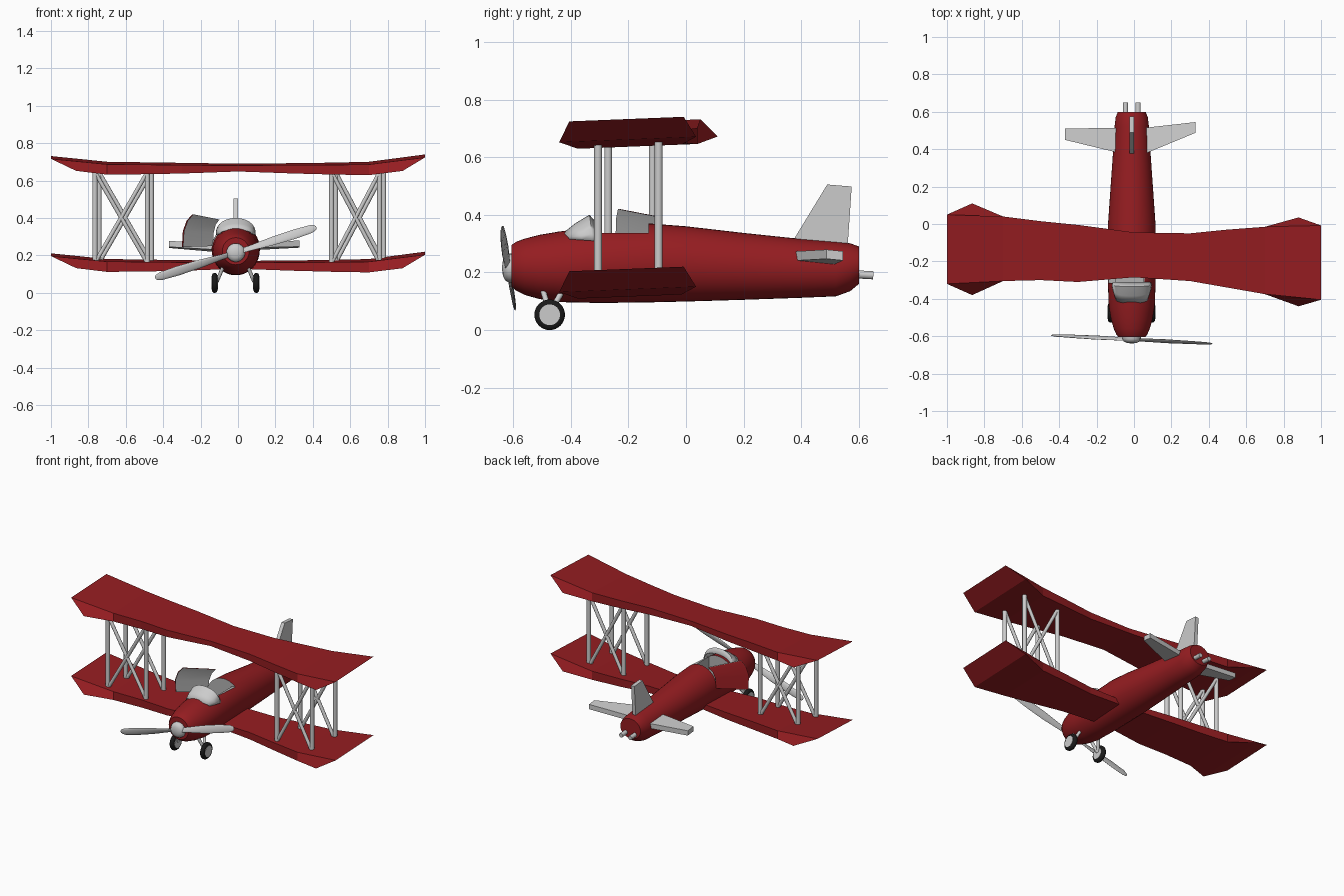
import bpy, bmesh, math
from mathutils import Vector

if "Cube" in bpy.data.objects:
    bpy.data.objects.remove(bpy.data.objects["Cube"])


def material(name, col):
    m = bpy.data.materials.new(name)
    m.diffuse_color = (*col, 1)
    m.use_nodes = True
    m.node_tree.nodes["Principled BSDF"].inputs["Base Color"].default_value = m.diffuse_color
    return m


RED = material("red_paint", (0.30, 0.012, 0.015))
BLACK = material("tyre_rubber", (0.01, 0.01, 0.01))
GREY = material("grey_inside", (0.45, 0.45, 0.45))
CX = -0.012  # centre line of the body


def make(name, verts, faces, mats=(), smooth=None):
    me = bpy.data.meshes.new(name)
    me.from_pydata([tuple(v) for v in verts], [], faces)
    bm = bmesh.new()
    bm.from_mesh(me)
    bmesh.ops.recalc_face_normals(bm, faces=bm.faces)
    bm.to_mesh(me)
    bm.free()
    ob = bpy.data.objects.new(name, me)
    bpy.context.collection.objects.link(ob)
    for m in mats:
        me.materials.append(m)
    if smooth:
        bpy.ops.object.select_all(action='DESELECT')
        ob.select_set(True)
        bpy.context.view_layer.objects.active = ob
        bpy.ops.object.shade_smooth_by_angle(angle=math.radians(smooth))
    return ob


def loft(name, rings, mats=(), smooth=None, closed=True):
    """Skin a list of equal-length sections; closed ones get end caps."""
    n = len(rings[0])
    verts = [p for r in rings for p in r]
    faces = [(i * n + j, i * n + (j + 1) % n, (i + 1) * n + (j + 1) % n, (i + 1) * n + j)
             for i in range(len(rings) - 1) for j in range(n if closed else n - 1)]
    if closed:
        faces += [tuple(range(n)), tuple(range(len(verts) - n, len(verts)))]
    return make(name, verts, faces, mats, smooth)


def circle(c, r, a, b, n):
    c, a, b = Vector(c), Vector(a), Vector(b)
    return [c + r * (math.cos(t) * a + math.sin(t) * b)
            for t in (2 * math.pi * i / n for i in range(n))]


def lathe(name, p, axis, profile, n=24, mats=()):
    """Turn (distance, radius) pairs around an axis from p."""
    d = Vector(axis).normalized()
    a = d.orthogonal().normalized()
    b = d.cross(a)
    return loft(name, [circle(Vector(p) + d * t, r, a, b, n) for t, r in profile], mats, 40)


def rod(name, p, q, r, n=12):
    d = Vector(q) - Vector(p)
    return lathe(name, p, d, [(0, r), (d.length, r)], n)


# Fuselage: y, half width, bottom, top
body = [(-0.605, .072, .15, .295), (-0.59, .083, .137, .306), (-0.56, .096, .122, .317),
        (-0.51, .111, .108, .33), (-0.44, .123, .097, .342), (-0.3, .128, .094, .358),
        (-0.13, .129, .096, .37), (0, .127, .099, .36), (.2, .113, .105, .337),
        (.4, .099, .112, .316), (.52, .092, .117, .306), (.57, .086, .135, .301), (.6, .074, .16, .29)]
rings = []
for y, w, lo, hi in body:
    rings.append([(CX + w * math.cos(t), y, (lo + hi) / 2 + (hi - lo) / 2 * math.sin(t))
                  for t in (2 * math.pi * i / 40 for i in range(40))])
fuselage = loft("fuselage", rings, (RED, GREY), 40)

# Cockpit opening, lower on the door side
sec = [(.2, .337), (.2, .6), (-.3, .6), (-.3, .25), (-.1, .25), (-.1, .17), (.05, .17), (.05, .337)]
cutter = loft("cockpit_cutter", [[(x, y, z) for x, z in sec] for y in (-.315, -.13)], (RED, GREY))
for p in cutter.data.polygons:
    p.material_index = 1
cutter.hide_render = True
cutter.hide_viewport = True
cut = fuselage.modifiers.new("cockpit", 'BOOLEAN')
cut.object = cutter
cut.operation = 'DIFFERENCE'
cut.solver = 'EXACT'

# Windscreen: arches rising towards the pilot
arches = []
for y0, y1, w, base, top in [(-.425, -.405, .085, .315, .338), (-.385, -.36, .1, .312, .37),
                             (-.335, -.325, .107, .31, .4), (-.31, -.312, .102, .308, .372)]:
    arch = []
    for i in range(17):
        t = math.pi * i / 16
        s = math.sin(t)
        arch.append((CX + w * math.cos(t), y1 + (y0 - y1) * s, base + (top - base) * s ** .8))
    arches.append(arch)
screen = loft("windscreen", arches, (), 50, closed=False)
screen.modifiers.new("thickness", 'SOLIDIFY').thickness = .004

# Open cockpit door, red outside and grey inside
hinge = [(-.105, -.085, .392), (-.125, -.1, .365), (-.136, -.112, .32), (-.138, -.118, .25)]
free = [(-.245, -.23, .42), (-.275, -.237, .385), (-.295, -.238, .33), (-.3, -.225, .245)]
for name, m, off in (("door_outside", RED, 0.0), ("door_inside", GREY, .006)):
    shift = Vector((off, -off, 0))
    loft(name, [[Vector(p) + shift for p in hinge], [Vector(p) + shift for p in free]],
         (m,), 50, closed=False)

# Wings: top x, bottom x, front/back y on top, front/back y below, top z, bottom z
stations = [(-1, -.865, -.32, .05, -.38, .11, .722, .66), (-.7, -.7, -.305, .04, -.305, .04, .692, .637),
            (-.5, -.5, -.3, .015, -.3, .015, .69, .639), (-.3, -.3, -.31, -.005, -.31, -.005, .688, .643),
            (0, 0, -.285, -.045, -.285, -.045, .685, .653), (.3, .3, -.305, -.05, -.305, -.05, .688, .643),
            (.5, .5, -.34, -.03, -.34, -.03, .69, .639), (.7, .7, -.375, -.015, -.375, -.015, .694, .637),
            (1, .88, -.405, -.008, -.44, .035, .733, .662)]
for name, dz in (("upper_wing", 0), ("lower_wing", -.52)):
    rings = []
    for xt, xb, ft, bt, fb, bb, zt, zb in stations:
        rings.append([(x, y, z + dz + .04 * (y + .18))
                      for x, y, z in ((xt, ft, zt), (xt, bt, zt), (xb, bb, zb), (xb, fb, zb))])
    loft(name, rings, (RED,))

# Wing struts and cross bracing
for side, xa, xb, rows in (("left", -.765, -.485, (-.27, -.115)), ("right", .5, .757, (-.305, -.095))):
    for k, y in enumerate(rows):
        a, b = xa + .022 * k, xb + .022 * k
        for x in (a, b):
            rod(f"{side}_wing_strut", (x, y, .15), (x, y, .652), .014)
        rod(f"{side}_brace", (a, y, .16), (b, y, .645), .011)
        rod(f"{side}_brace", (b, y, .16), (a, y, .645), .011)

# Tail fin
fin = [(.365, .3), (.49, .505), (.575, .498), (.56, .28)]
loft("tail_fin", [[(x, y, z) for y, z in fin] for x in (CX - .012, CX + .012)])

# Tailplane halves: x, front y, back y, middle z
for side, secs in (("left", ((-.04, .37, .515, .232), (-.37, .45, .51, .26))),
                   ("right", ((.02, .36, .51, .245), (.33, .488, .545, .265)))):
    loft(f"{side}_tailplane", [[(x, y, z + h - .1 * (y - .47))
                                for y, h in ((f, .016), (b, .016), (b, -.016), (f, -.016))]
                               for x, f, b, z in secs])

# Rear pipes
for x in (-.045, .022):
    rod("rear_pipe", (x, .56, .195), (x, .65, .19), .014, 16)

# Propeller hub and two twisted blades
HUB = Vector((CX, -.617, .215))
lathe("propeller_hub", (CX, -.585, .215), (0, -1, 0),
      [(0, .05), (.03, .05), (.042, .043), (.05, .028), (.053, .008)])
out = Vector((.43, -.0225, .135)).normalized()
for sgn in (1, -1):
    u = out * sgn
    side = u.cross(Vector((0, 1, 0))).normalized()
    rings = []
    for t, w, tw in ((.02, .014, 35), (.09, .017, 30), (.2, .024, 22), (.33, .026, 14),
                     (.42, .022, 10), (.445, .014, 9), (.452, .006, 9)):
        a = math.radians(tw)
        wide = side * math.cos(a) + Vector((0, 1, 0)) * math.sin(a)
        thin = u.cross(wide) * .25
        rings.append(circle(HUB + u * t, w, wide, thin, 12))
    loft("propeller_blade", rings, (), 50)

# Wheels and undercarriage legs
for side, x, s in (("left", -.125, -1), ("right", .098, 1)):
    lathe(f"{side}_tyre", (x - .015, -.473, .053), (1, 0, 0),
          [(0, .04), (.004, .049), (.01, .053), (.02, .053), (.026, .049), (.03, .04)], 32, (BLACK,))
    rod(f"{side}_wheel_hub", (x - .017, -.473, .053), (x + .017, -.473, .053), .036, 32)
    for y in (-.5, -.42):
        rod(f"{side}_leg", (x - s * .012, -.473, .06), (x - s * .05, y, .15), .01)
